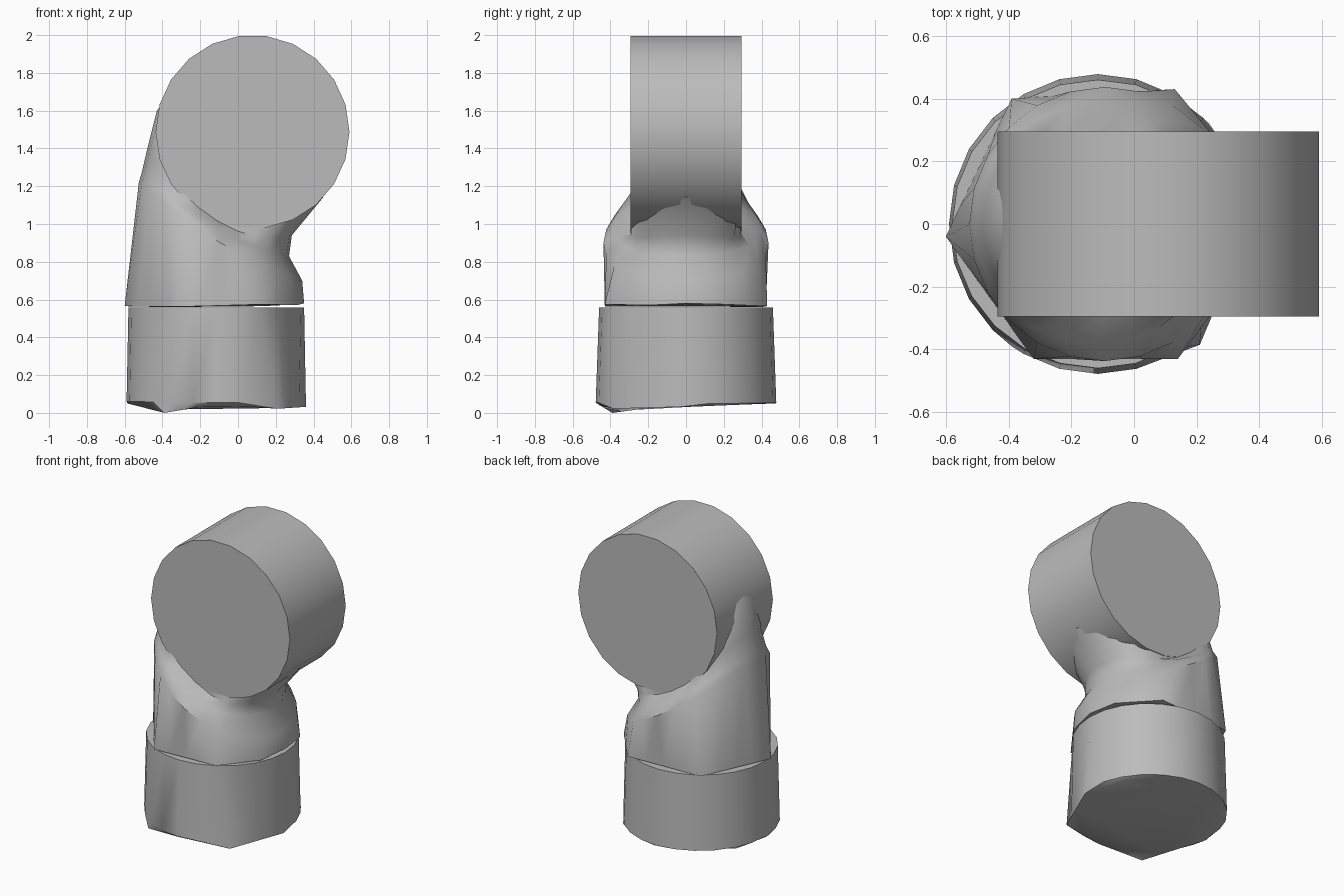
import bpy, bmesh
from math import cos, sin, tau, radians
from mathutils import Vector

cube = bpy.data.objects.get("Cube")
if cube:
    bpy.data.objects.remove(cube, do_unlink=True)

grey = bpy.data.materials.new("plain_grey")
grey.use_nodes = True
colour = (0.5, 0.5, 0.5, 1)
grey.diffuse_color = colour
grey.node_tree.nodes["Principled BSDF"].inputs["Base Color"].default_value = colour


def loft(name, rings, angle=35):
    """Skin a list of equal rings of points and cap both ends."""
    bm = bmesh.new()
    loops = [[bm.verts.new(p) for p in ring] for ring in rings]
    n = len(loops[0])
    for low, high in zip(loops, loops[1:]):
        for i in range(n):
            j = (i + 1) % n
            bm.faces.new((low[i], low[j], high[j], high[i]))
    caps = [bm.faces.new(loops[0][::-1]), bm.faces.new(loops[-1])]
    bmesh.ops.triangulate(bm, faces=caps)
    bmesh.ops.recalc_face_normals(bm, faces=bm.faces)
    mesh = bpy.data.meshes.new(name)
    bm.to_mesh(mesh)
    bm.free()
    mesh.materials.append(grey)
    obj = bpy.data.objects.new(name, mesh)
    bpy.context.collection.objects.link(obj)
    bpy.ops.object.select_all(action='DESELECT')
    obj.select_set(True)
    bpy.context.view_layer.objects.active = obj
    bpy.ops.object.shade_smooth_by_angle(angle=radians(angle))


def slanted_ring(left, right, depth, bow=0, boxy=1, n=24):
    """Oval between two (x, z) ends; bow drops its front and back,
    boxy flattens them."""
    points = []
    for i in range(n):
        c, s = cos(tau * i / n), sin(tau * i / n)
        t = (1 + c) / 2
        x = left[0] + (right[0] - left[0]) * t
        z = left[1] + (right[1] - left[1]) * t - bow * s * s
        points.append(Vector((x, depth * max(-1, min(1, s * boxy)), z)))
    return points


def flatten(ring, corners):
    """Move chosen points to corners and lay the points between on chords."""
    n = len(ring)
    for (a, *start), (b, *end) in zip(corners, corners[1:]):
        for i in range(a, b + 1):
            ring[i % n] = Vector(start).lerp(Vector(end), (i - a) / (b - a))
    return ring


# Base: short drum with a chipped underside and one flat at the front left
base_flat = [(20, 0.21, -0.385, 0.022), (24, 0.36, -0.03, 0.032)]
underside = flatten(slanted_ring((-0.59, 0.05), (0.36, 0.04), 0.47), [
    (0, 0.36, -0.03, 0.03), (3, 0.24, 0.32, 0.045), (6, -0.1, 0.475, 0.05),
    (10, -0.53, 0.23, 0.05), (12, -0.585, -0.02, 0.05),
    (15, -0.39, -0.39, 0), (18, -0.12, -0.465, 0.045)] + base_flat)
rim = flatten(slanted_ring((-0.59, 0.06), (0.36, 0.05), 0.478), base_flat)
loft("base", [underside, rim, slanted_ring((-0.58, 0.557), (0.35, 0.557), 0.46)])

# Neck: faceted foot, slanted shoulder, then a saddle under the head
foot = flatten(slanted_ring((-0.6, 0.57), (0.35, 0.57), 0.435), [
    (0, 0.35, 0, 0.58), (2, 0.32, 0.2, 0.575), (4, 0.13, 0.43, 0.565),
    (8, -0.39, 0.4, 0.56), (12, -0.6, -0.04, 0.565), (16, -0.32, -0.43, 0.562),
    (20, 0.14, -0.43, 0.575), (22, 0.31, -0.2, 0.57), (24, 0.35, 0, 0.58)])
loft("neck", [
    foot,
    slanted_ring((-0.525, 1.22), (0.34, 0.70), 0.437, 0.06),
    slanted_ring((-0.51, 1.27), (0.27, 0.83), 0.385, 0.07),
    slanted_ring((-0.48, 1.40), (0.285, 0.94), 0.293, 0.16, 1.25),
    slanted_ring((-0.43, 1.60), (0.45, 1.14), 0.27, 0.05, 1.6),
    slanted_ring((-0.32, 1.74), (0.4, 1.25), 0.2),
], 40)

# Head: wide disc lying front to back
sides = 22
loft("head", [[(0.077 + 0.513 * cos(tau * i / sides), y,
                1.488 + 0.512 * sin(tau * i / sides))
               for i in range(sides)] for y in (-0.295, 0.295)])
